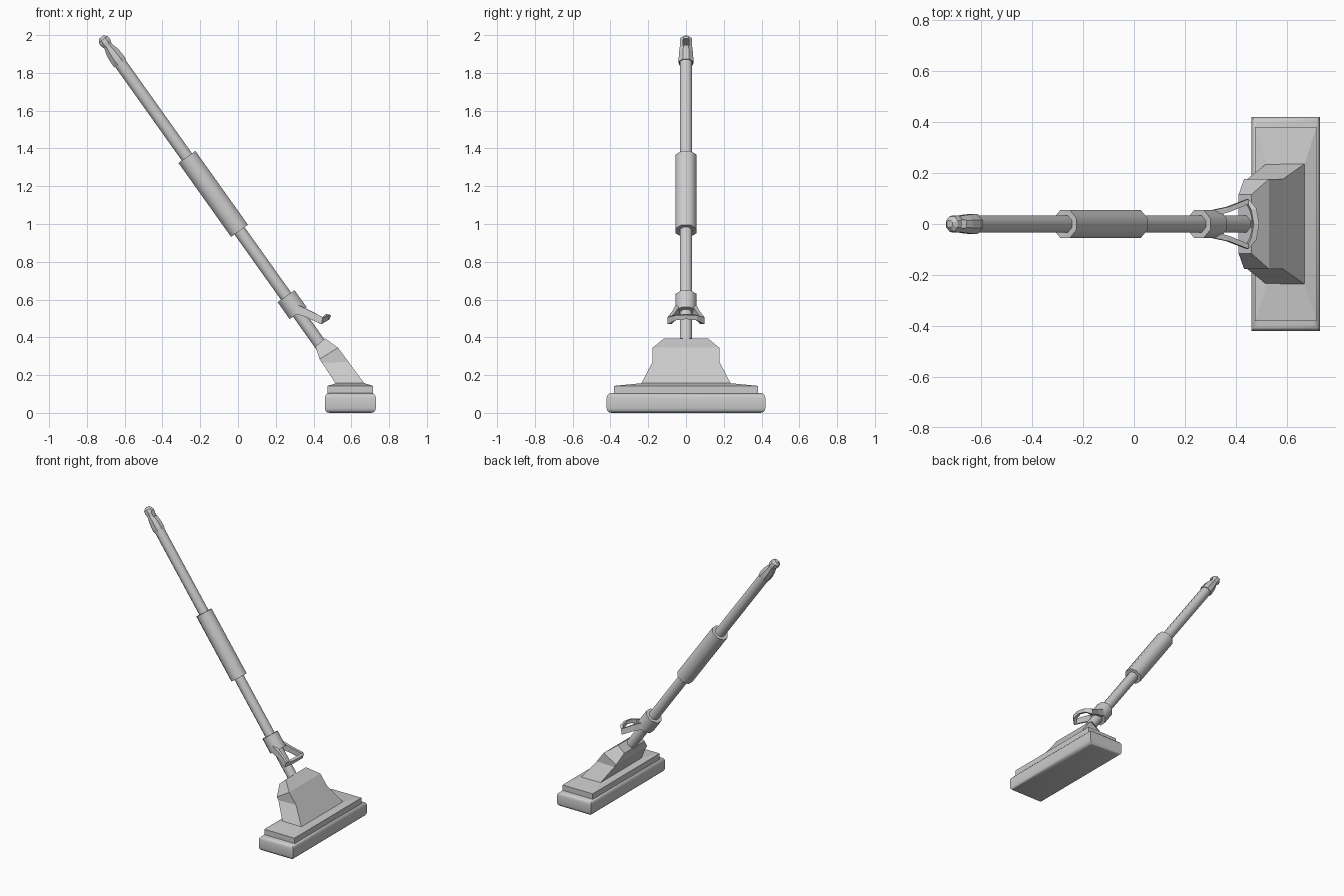
import bpy, bmesh, math
from mathutils import Vector

if "Cube" in bpy.data.objects:
    bpy.data.objects.remove(bpy.data.objects["Cube"])


def loft(name, rings, smooth=None):
    """Skin a list of equal-length closed rings and cap both ends."""
    bm = bmesh.new()
    vs = [[bm.verts.new(p) for p in r] for r in rings]
    n = len(vs[0])
    for a, b in zip(vs, vs[1:]):
        for i in range(n):
            j = (i + 1) % n
            bm.faces.new((a[i], a[j], b[j], b[i]))
    bm.faces.new(vs[0])
    bm.faces.new(vs[-1])
    bmesh.ops.recalc_face_normals(bm, faces=bm.faces)
    me = bpy.data.meshes.new(name)
    bm.to_mesh(me)
    bm.free()
    ob = bpy.data.objects.new(name, me)
    bpy.context.collection.objects.link(ob)
    if smooth:
        bpy.ops.object.select_all(action='DESELECT')
        bpy.context.view_layer.objects.active = ob
        ob.select_set(True)
        bpy.ops.object.shade_smooth_by_angle(angle=math.radians(smooth))
    return ob


# Slanted pole axis: t runs down from the tip ferrule
TOP = Vector((-0.63, 0, 1.86))
D = Vector((0.58, 0, -0.8146)).normalized()
N = Vector((-D.z, 0, D.x))
Y = Vector((0, 1, 0))


def oct_ring(t, ry, rn=None):
    """Octagon across the pole; radii are measured to the flats."""
    rn = ry if rn is None else rn
    k = 1 / math.cos(math.pi / 8)
    angs = [math.pi / 8 + i * math.pi / 4 for i in range(8)]
    return [TOP + D * t + Y * (ry * k * math.cos(a)) + N * (rn * k * math.sin(a))
            for a in angs]


def rect(x0, x1, hy, z, inset=0):
    a, b, h = x0 + inset, x1 - inset, hy - inset
    return [(a, -h, z), (b, -h, z), (b, h, z), (a, h, z)]


# Pole, grip sleeve and lower collar
loft("pole", [oct_ring(-0.01, 0.033), oct_ring(1.86, 0.033)], 50)
loft("grip_sleeve", [oct_ring(0.62, 0.055), oct_ring(1.10, 0.055)], 50)
loft("collar", [oct_ring(1.525, 0.055), oct_ring(1.635, 0.055)], 50)

# Tip ferrule with hanging hole
tip = loft("hanging_tip", [oct_ring(*r) for r in (
    (0.01, 0.038, 0.038), (-0.01, 0.039, 0.039), (-0.055, 0.036, 0.036),
    (-0.10, 0.032, 0.025), (-0.125, 0.033, 0.032), (-0.145, 0.03, 0.028),
    (-0.16, 0.014, 0.014))])
cut = loft("hole_cutter", [[TOP + D * (-0.106 + a * 0.02) + Y * (b * 0.015) + N * c
                            for a, b in ((-1, -1), (1, -1), (1, 1), (-1, 1))]
                           for c in (-0.1, 0.1)])
cut.hide_render = True
mod = tip.modifiers.new("hole", 'BOOLEAN')
mod.operation = 'DIFFERENCE'
mod.solver = 'EXACT'
mod.object = cut
bpy.context.view_layer.objects.active = tip
bpy.ops.object.modifier_apply(modifier="hole")
bpy.data.objects.remove(cut)

# Hook loop: rectangular bar bent into a D, mirrored about y
half = [(0.30, 0.040, 0.552, 0.026, 0.050), (0.37, 0.058, 0.525, 0.020, 0.040),
        (0.445, 0.088, 0.488, 0.020, 0.038), (0.468, 0.055, 0.505, 0.022, 0.026)]
mid = (0.478, 0.0, 0.510, 0.022, 0.022)
path = half + [mid] + [(x, -y, z, w, h) for x, y, z, w, h in reversed(half)]
pts = [Vector(p[:3]) for p in path]
rings = []
for i, p in enumerate(pts):
    t = (pts[min(i + 1, len(pts) - 1)] - pts[max(i - 1, 0)]).normalized()
    s = t.cross(Vector((0.25, 0, 1))).normalized()
    u = s.cross(t)
    w, h = path[i][3] / 2, path[i][4] / 2
    rings.append([p + s * w * a + u * h * b
                  for a, b in ((-1, -1), (1, -1), (1, 1), (-1, 1))])
loft("hook_loop", rings)

# Wedge neck: (back x, back z, front x, front z, half width)
neck = [(0.41, 0.35, 0.46, 0.395, 0.115), (0.432, 0.285, 0.53, 0.345, 0.177),
        (0.445, 0.265, 0.585, 0.27, 0.177), (0.52, 0.15, 0.67, 0.155, 0.237)]
loft("neck", [[(bx, -h, bz), (fx, -h, fz), (fx, h, fz), (bx, h, bz)]
              for bx, bz, fx, fz, h in neck])

# Head plate with shallow hipped top
loft("head_plate", [rect(0.475, 0.715, 0.38, 0.09), rect(0.475, 0.715, 0.38, 0.143),
                    rect(0.52, 0.67, 0.237, 0.157)])

# Sole pad with rounded top and bottom edges
r, top = 0.025, 0.105
prof = [(r * (1 - math.sin(a)), r * (1 - math.cos(a)))
        for a in (0, math.pi / 6, math.pi / 3, math.pi / 2)]
levels = prof + [(i, top - z) for i, z in reversed(prof)]
loft("sole_pad", [rect(0.46, 0.73, 0.42, z, i) for i, z in levels], 40)
